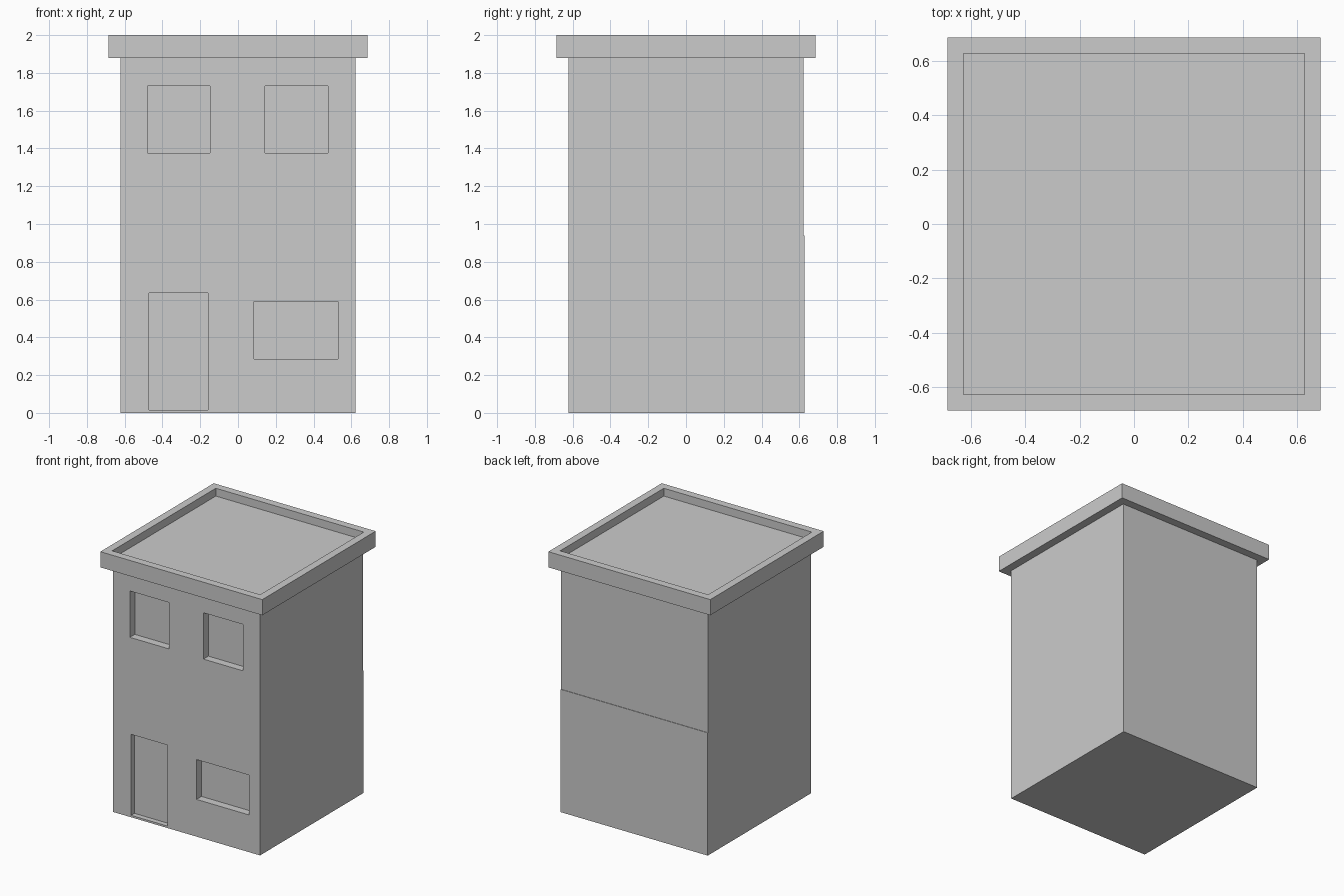
import bpy
import bmesh

cube = bpy.data.objects.get("Cube")
if cube:
    bpy.data.objects.remove(cube, do_unlink=True)

grey = bpy.data.materials.new("plain_grey")
grey.use_nodes = True
colour = (0.6, 0.6, 0.6, 1)
grey.diffuse_color = colour
grey.node_tree.nodes["Principled BSDF"].inputs["Base Color"].default_value = colour


def box(name, x, y, z):
    """Box spanning the given (min, max) ranges."""
    mesh = bpy.data.meshes.new(name)
    bm = bmesh.new()
    bmesh.ops.create_cube(bm, size=1)
    for v in bm.verts:
        v.co = [r[0] if c < 0 else r[1] for c, r in zip(v.co, (x, y, z))]
    bm.to_mesh(mesh)
    bm.free()
    mesh.materials.append(grey)
    obj = bpy.data.objects.new(name, mesh)
    bpy.context.collection.objects.link(obj)
    return obj


def carve(target, name, x, y, z):
    """Cut a box-shaped recess into the target."""
    cutter = box(name + "_cutter", x, y, z)
    cutter.hide_render = True
    mod = target.modifiers.new(name, 'BOOLEAN')
    mod.operation = 'DIFFERENCE'
    mod.solver = 'EXACT'
    mod.object = cutter
    bpy.context.view_layer.objects.active = target
    bpy.ops.object.modifier_apply(modifier=name)
    bpy.data.objects.remove(cutter, do_unlink=True)


# Storeys, the lower one very slightly deeper at the back
W, FLOOR, EAVE = 0.623, 0.94, 1.88
lower = box("lower_storey", (-W, W), (-W, W + 0.004), (0, FLOOR))
upper = box("upper_storey", (-W, W), (-W, W), (FLOOR, EAVE))

# Door and shop window recesses
carve(lower, "door", (-0.47, -0.16), (-0.7, -W + 0.04), (0.015, 0.635))
carve(lower, "wide_window", (0.085, 0.53), (-0.7, -W + 0.06), (0.285, 0.59))

# Pair of upper windows
for side, x in (("right", (-0.48, -0.147)), ("left", (0.143, 0.477))):
    carve(upper, side + "_window", x, (-0.7, -W + 0.06), (1.375, 1.73))

# Flat roof with a raised rim
R, RIM = 0.686, 0.627
roof = box("roof", (-R, R), (-R, R), (EAVE, 2))
carve(roof, "roof_recess", (-RIM, RIM), (-RIM, RIM), (1.94, 2.1))
